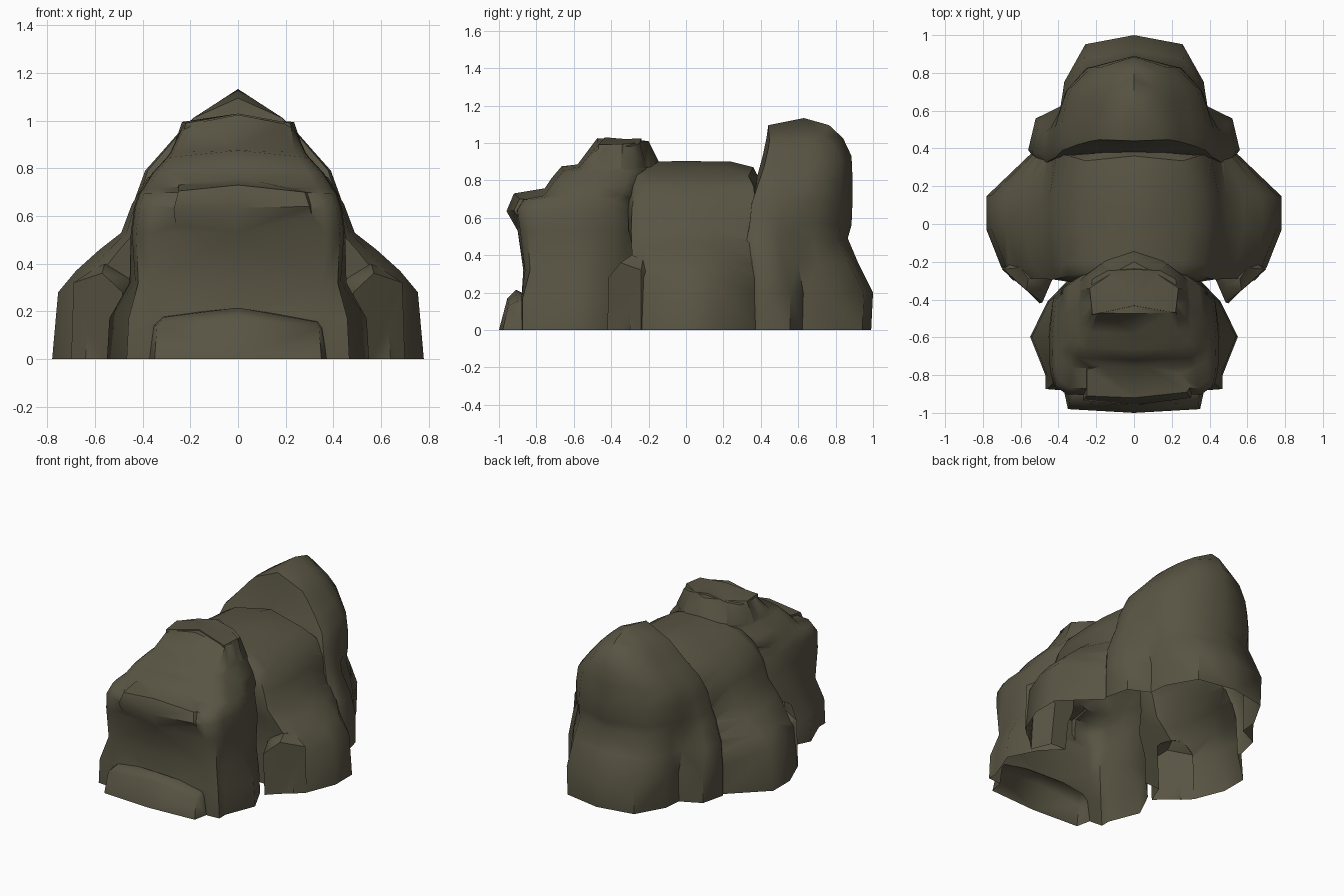
import bpy, bmesh, math

stone = bpy.data.materials.new("grey_brown_stone")
stone.diffuse_color = (0.100, 0.090, 0.057, 1)


def skin(name, rings, apex=None):
    """Skin a stack of closed rings into a closed solid."""
    bm = bmesh.new()
    vr = [[bm.verts.new(p) for p in r] for r in rings]
    n = len(rings[0])
    bm.faces.new(vr[0])
    for a, b in zip(vr, vr[1:]):
        for i in range(n):
            j = (i + 1) % n
            bm.faces.new((a[i], a[j], b[j], b[i]))
    if apex:
        c = bm.verts.new(apex)
        for i in range(n):
            bm.faces.new((vr[-1][i], vr[-1][(i + 1) % n], c))
    else:
        bm.faces.new(vr[-1])
    bmesh.ops.triangulate(bm, faces=[f for f in bm.faces if len(f.verts) > 3 and len(f.verts) != n or f.calc_center_median().z > .01])
    bmesh.ops.recalc_face_normals(bm, faces=bm.faces)
    me = bpy.data.meshes.new(name)
    bm.to_mesh(me)
    bm.free()
    me.materials.append(stone)
    ob = bpy.data.objects.new(name, me)
    bpy.context.collection.objects.link(ob)
    return ob


def rock(name, base, top, levels, apex):
    """Symmetric boulder: half plan blends from base to top outline.
    Level = (z, half width, front y, back y, blend, crown height)."""
    rings = []
    for z, w, yf, yb, k, crown in levels:
        half = []
        for (x0, t0), (x1, t1) in zip(base, top):
            x, t = x0 + (x1 - x0) * k, t0 + (t1 - t0) * k
            half.append((x * w, yf + (yb - yf) * t, z + crown * (1 - x)))
        rings.append(half + [(-x, y, h) for x, y, h in half[-2:0:-1]])
    return skin(name, rings, apex)


# Wide middle boulder
main = rock("rock_outcrop",
     [(0, .05), (.60, .02), (.82, 0), (.90, .10), (1, .38), (1, .64), (.70, .96), (0, 1)],
     [(0, .05), (.72, .0), (.90, .03), (.97, .12), (1, .40), (1, .65), (.92, .96), (0, 1)],
     [(0, .78, -.30, .40, 0, 0), (.28, .755, -.29, .40, 0, 0),
      (.37, .68, -.29, .40, .15, .02), (.46, .58, -.30, .40, .4, .02),
      (.53, .49, -.31, .40, .8, 0), (.65, .445, -.31, .40, 1, 0),
      (.76, .38, -.29, .39, 1, .05), (.82, .28, -.28, .36, 1, .05),
      (.86, .18, -.26, .24, 1, .04)],
     (0, .0, .903))

# Front boulder, stepping up to a narrow head
front = rock("front_boulder",
     [(0, 0), (.70, 0), (.85, .01), (.85, .12), (1, .45), (.83, .75), (.55, 1), (0, 1)],
     [(0, 0), (.82, .02), (.95, .08), (.99, .2), (1, .45), (.95, .78), (.6, .97), (0, 1)],
     [(0, .55, -.88, -.25, 0, 0), (.17, .54, -.88, -.25, 0, 0),
      (.32, .455, -.87, -.25, .7, 0), (.53, .45, -.90, -.25, 1, 0),
      (.64, .435, -.915, -.25, 1, 0), (.695, .415, -.88, -.24, 1, .01),
      (.715, .40, -.77, -.22, 1, .02), (.78, .36, -.72, -.21, 1, .03),
      (.845, .30, -.665, -.2, 1, .03), (.865, .285, -.58, -.2, 1, .02),
      (.98, .232, -.475, -.24, 1, .045)],
     (0, -.33, 1.02))

# Tall back boulder
back = rock("back_boulder",
     [(0, 0), (.93, .04), (1, .12), (.93, .36), (.68, .46), (.66, .64), (.46, .93), (0, 1)],
     [(0, 0), (.97, .02), (1, .10), (.98, .30), (.92, .52), (.84, .68), (.58, .88), (0, 1)],
     [(0, .56, .31, .99, 0, 0), (.20, .56, .31, 1.0, 0, 0),
      (.36, .54, .31, .92, .2, 0), (.49, .485, .31, .865, .5, 0),
      (.56, .46, .325, .885, .7, 0), (.68, .43, .34, .89, .9, 0),
      (.79, .39, .38, .89, 1, .03), (.88, .31, .41, .885, 1, .05),
      (.96, .24, .43, .84, 1, .065), (1.01, .19, .44, .765, 1, .085)],
     (0, .63, 1.133))

# Capstone flange behind the head
cap = skin("capstone", [
    [(0, -.45, .84), (.25, -.45, .84), (.285, -.35, .85), (.16, -.20, .87),
     (0, -.135, .88), (-.16, -.20, .87), (-.285, -.35, .85), (-.25, -.45, .84)],
    [(0, -.432, 1.03), (.22, -.47, .99), (.235, -.34, .995), (.13, -.27, 1.0),
     (0, -.20, 1.01), (-.13, -.27, 1.0), (-.235, -.34, .995), (-.22, -.48, .99)]])

# Brow ledge on the front face
brow = skin("brow_ledge", [
    [(-.25, -.84, .46), (0, -.86, .46), (.34, -.82, .48), (.35, -.72, .5), (0, -.7, .5), (-.25, -.7, .5)],
    [(-.27, -.935, .63), (0, -.96, .635), (.30, -.92, .64), (.37, -.74, .66), (0, -.69, .66), (-.26, -.72, .66)],
    [(-.25, -.91, .705), (0, -.92, .73), (.28, -.89, .70), (.37, -.74, .695), (0, -.71, .765), (-.25, -.77, .73)]])

# Low step at the foot of the front
slab = skin("foot_slab", [
    [(-.38, -.84, 0), (-.35, -.98, 0), (0, -1.0, 0), (.35, -.98, 0), (.38, -.84, 0)],
    [(-.36, -.84, .14), (-.34, -.95, .14), (0, -.955, .17), (.34, -.95, .13), (.36, -.84, .13)],
    [(-.32, -.84, .18), (-.31, -.90, .175), (0, -.91, .215), (.33, -.90, .155), (.34, -.84, .16)]])

# Small leaning wedges either side of the front boulder
wedges = [skin(name, [
    [(s * .42, -.22, 0), (s * .50, -.42, 0), (s * .56, -.36, 0), (s * .70, -.24, 0), (s * .62, -.18, 0)],
    [(s * .40, -.22, .31), (s * .485, -.415, .28), (s * .57, -.35, .36), (s * .69, -.24, .32), (s * .62, -.18, .3)],
    [(s * .45, -.22, .35), (s * .49, -.33, .345), (s * .56, -.29, .40), (s * .60, -.23, .38), (s * .58, -.18, .36)]])
    for name, s in (("left_wedge", -1), ("right_wedge", 1))]

# Weld everything into one hollow outcrop
bpy.context.view_layer.objects.active = main
for part in [front, back, cap, brow, slab] + wedges:
    m = main.modifiers.new("union", 'BOOLEAN')
    m.operation, m.solver, m.object = 'UNION', 'EXACT', part
    bpy.ops.object.modifier_apply(modifier=m.name)
    bpy.data.objects.remove(part)

# Open the underside and shade
bm = bmesh.new()
bm.from_mesh(main.data)
under = [f for f in bm.faces if max(v.co.z for v in f.verts) < .002]
bmesh.ops.delete(bm, geom=under, context='FACES')
bm.to_mesh(main.data)
bm.free()
bpy.ops.object.select_all(action='DESELECT')
main.select_set(True)
bpy.ops.object.shade_smooth_by_angle(angle=math.radians(50))
